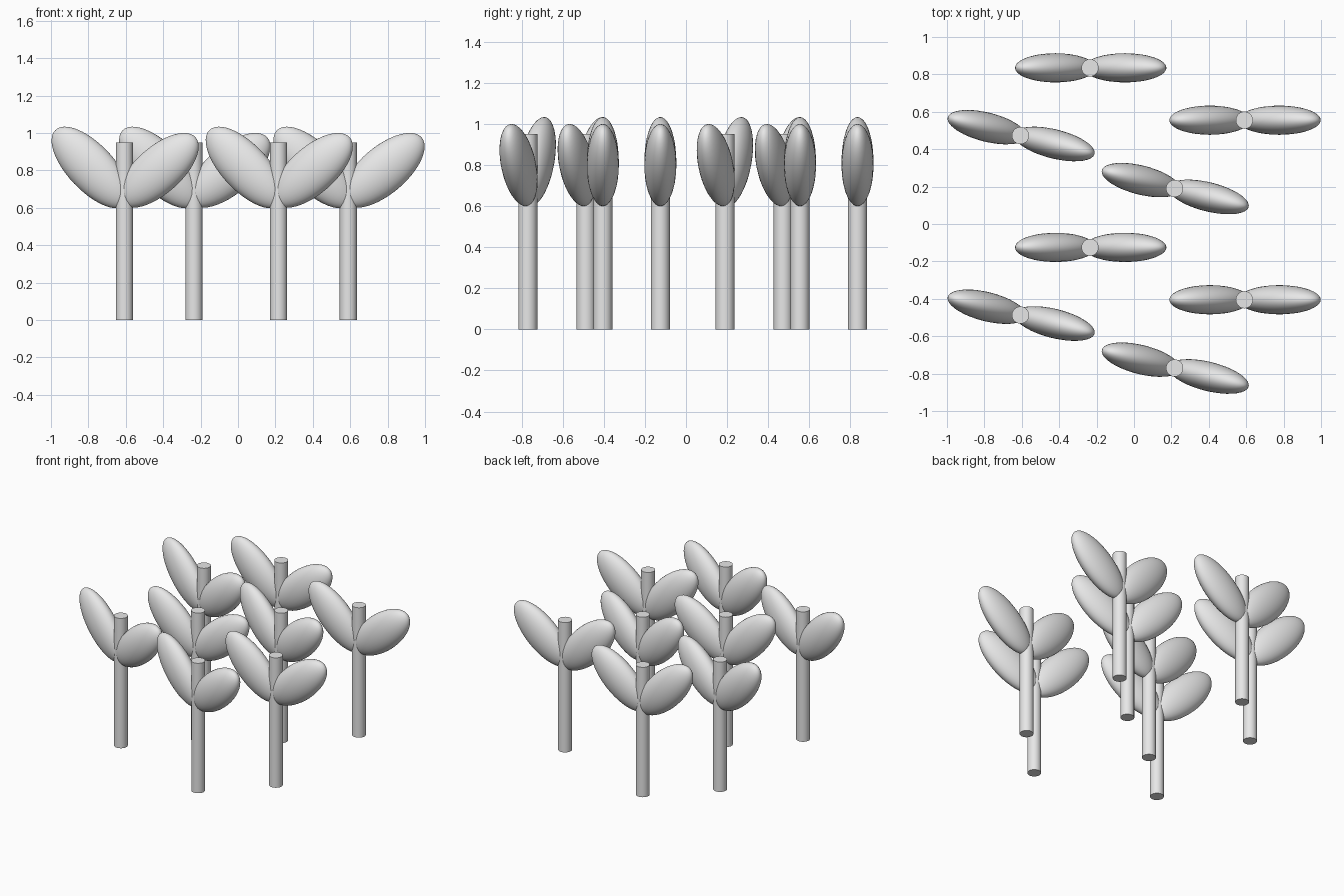
import bpy
from math import radians
from mathutils import Matrix, Vector

cube = bpy.data.objects.get("Cube")
if cube:
    bpy.data.objects.remove(cube, do_unlink=True)

# One pale grey for everything
grey = bpy.data.materials.new("pale_grey")
grey.use_nodes = True
colour = (0.8, 0.8, 0.8, 1)
grey.diffuse_color = colour
grey.node_tree.nodes["Principled BSDF"].inputs["Base Color"].default_value = colour

STEM_RADIUS, STEM_HEIGHT = 0.046, 0.95


def finish(name):
    ob = bpy.context.object
    ob.name = name
    ob.data.materials.append(grey)
    bpy.ops.object.shade_smooth_by_angle(angle=radians(35))
    return ob


def stem(name, place):
    bpy.ops.mesh.primitive_cylinder_add(
        vertices=32, radius=STEM_RADIUS, depth=STEM_HEIGHT)
    ob = finish(name)
    ob.matrix_world = place @ Matrix.Translation((0, 0, STEM_HEIGHT / 2))


def leaf(name, place, centre, radii, tilt):
    # Flattened ellipsoid, its long axis leaning up and away from the stem
    bpy.ops.mesh.primitive_uv_sphere_add(segments=32, ring_count=24, radius=1)
    ob = finish(name)
    ob.data.transform(Matrix.Diagonal((*radii, 1)))
    ob.matrix_world = (place @ Matrix.Translation(centre)
                       @ Matrix.Rotation(radians(tilt), 4, "Y"))


def plant(number, x, y, turn):
    place = Matrix.Translation((x, y, 0)) @ Matrix.Rotation(radians(turn), 4, "Z")
    stem(f"stem_{number}", place)
    leaf(f"right_leaf_{number}", place, Vector((-0.185, 0, 0.815)),
         (0.126, 0.078, 0.28), -44.5)
    leaf(f"left_leaf_{number}", place, Vector((0.187, 0, 0.8)),
         (0.126, 0.078, 0.27), 49.5)


# Four plants, repeated in a front and a back group
layout = [(-0.235, 0.355, 0), (0.59, 0.075, 0),
          (-0.607, -0.007, -14), (0.217, -0.29, -14)]
number = 1
for shift in (-0.48, 0.48):
    for x, y, turn in layout:
        plant(number, x, y + shift, turn)
        number += 1
